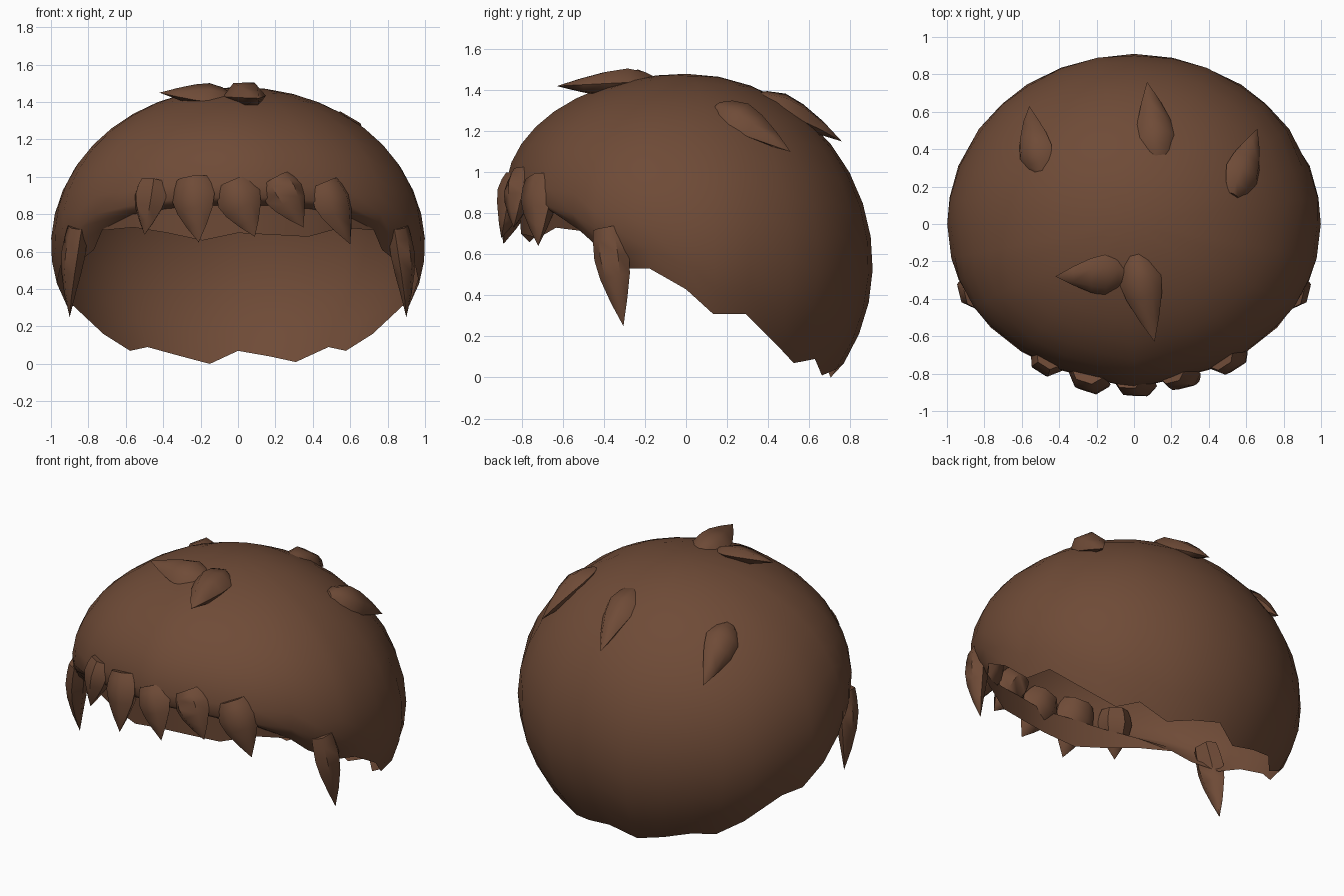
import bpy, bmesh, math
from mathutils import Vector

if "Cube" in bpy.data.objects:
    bpy.data.objects.remove(bpy.data.objects["Cube"])

brown = bpy.data.materials.new("dark_brown")
brown.diffuse_color = (0.158, 0.070, 0.038, 1)
brown.use_nodes = True
brown.node_tree.nodes["Principled BSDF"].inputs["Base Color"].default_value = brown.diffuse_color


def finish(name, bm, angle):
    bmesh.ops.recalc_face_normals(bm, faces=bm.faces)
    mesh = bpy.data.meshes.new(name)
    bm.to_mesh(mesh)
    bm.free()
    mesh.materials.append(brown)
    ob = bpy.data.objects.new(name, mesh)
    bpy.context.collection.objects.link(ob)
    bpy.ops.object.select_all(action='DESELECT')
    ob.select_set(True)
    bpy.context.view_layer.objects.active = ob
    bpy.ops.object.shade_smooth_by_angle(angle=math.radians(angle))
    return ob


# Dome: shell with a tilted widest line and an uneven open rim; (degrees from front, rim height)
TOP = 1.48
side_rim = [(12, .845), (24, .83), (37, .80), (50, .72), (59, .61), (70, .53),
            (78, .53), (90, .43), (99, .31), (110, .31), (124, .16), (135, .07), (145, .09)]
rim = ([(0, .85)] + side_rim + [(157, .01), (168, .04), (180, .07), (191, 0), (203, .045)]
       + [(360 - d, z) for d, z in reversed(side_rim)])


def section(deg):
    """Widest height, height below it, and depth for one direction."""
    f = math.cos(math.radians(deg))
    widest = .63 + (.27 if f > 0 else .08) * f
    below = max(.13, .8 - .85 * f) if f > 0 else .8 - .1 * f
    depth = .91 if f < 0 else (.88 if f > .99 else .85 + .03 * (1 - f))
    return widest, below, depth


def dome_point(deg, theta):
    widest, below, depth = section(deg)
    phi = math.radians(deg)
    c, r = math.cos(theta), math.sin(theta)
    z = widest + c * (TOP - widest if c > 0 else below)
    return Vector((r * math.sin(phi), -depth * r * math.cos(phi), z))


def rim_theta(deg, z):
    widest, below, depth = section(deg)
    h = z - widest
    return math.acos(h / (TOP - widest if h > 0 else below))


ROWS = 12
bm = bmesh.new()
pole = bm.verts.new((0, 0, TOP))
columns = []
for deg, z in rim:
    end = rim_theta(deg, z)
    columns.append([bm.verts.new(dome_point(deg, end * i / ROWS)) for i in range(1, ROWS + 1)])
for a, b in zip(columns, columns[1:] + columns[:1]):
    bm.faces.new((pole, a[0], b[0]))
    for i in range(ROWS - 1):
        bm.faces.new((a[i], a[i + 1], b[i + 1], b[i]))
finish("dome", bm, 60)

# Inner lip: upright band hanging from the front rim; (degrees, lower height)
bm = bmesh.new()
strip = []
rim_height = dict(rim)
for deg, low in [(-50, .715), (-37, .73), (-24, .70), (-12, .66), (0, .70),
                 (12, .69), (24, .68), (37, .73), (50, .715)]:
    p = dome_point(deg, rim_theta(deg, rim_height[deg % 360]))
    strip.append((bm.verts.new(p), bm.verts.new((p.x * .99, p.y * .99, low))))
for (a, b), (c, d) in zip(strip, strip[1:]):
    bm.faces.new((a, b, d, c))
finish("inner_lip", bm, 60)


# Pointed lock: tapered, optionally bowed spike with a six-sided section
def lock(name, base, tip, width, thick, out, start=0.45, bow=0):
    base, tip, out = Vector(base), Vector(tip), Vector(out)
    axis = (tip - base).normalized()
    side = axis.cross(out).normalized()
    up = side.cross(axis).normalized()
    bm = bmesh.new()
    rings = []
    for t, s in [(0, start), (.12, (start + 1) / 2 + .1 * (1 - start)), (.3, 1), (.5, .84), (.75, .46)]:
        ring = []
        centre = base.lerp(tip, t) + up * (bow * 4 * t * (1 - t))
        for k in range(6):
            a = math.pi * k / 3
            ring.append(bm.verts.new(centre + side * (math.cos(a) * s * width / 2)
                                     + up * (math.sin(a) * s * thick / 2 / .87)))
        rings.append(ring)
    for a, b in zip(rings, rings[1:]):
        for k in range(6):
            bm.faces.new((a[k], a[(k + 1) % 6], b[(k + 1) % 6], b[k]))
    end = bm.verts.new(tip)
    for k in range(6):
        bm.faces.new((rings[-1][k], rings[-1][(k + 1) % 6], end))
    bm.faces.new(rings[0])
    finish(name, bm, 50)


# Fringe along the front rim
fringe = [((-.455, -.715, .98), (-.50, -.77, .69), .20),
          ((-.25, -.795, .99), (-.21, -.89, .65), .24),
          ((-.03, -.825, .97), (.09, -.90, .68), .24),
          ((.20, -.795, .99), (.35, -.84, .73), .22),
          ((.46, -.715, .97), (.60, -.72, .64), .23)]
for i, (base, tip, width) in enumerate(fringe):
    lock(f"fringe_lock_{i + 1}", base, tip, width, .14, (base[0], base[1], 0), .75)

# Long side locks
for s, name in ((1, "right"), (-1, "left")):
    lock(f"{name}_side_lock", (s * .855, -.38, .73), (s * .90, -.305, .25), .18, .11,
         (s, -.25, 0), .85, .015)

# Tufts lying on the crown and back
tufts = [("crown_tuft_left", (-.04, -.27, 1.43), (-.42, -.28, 1.45), .23, .10, 0),
         ("crown_tuft_front", (0, -.15, 1.44), (.11, -.63, 1.42), .23, .14, 0),
         ("back_tuft", (.14, .32, 1.365), (.07, .76, 1.15), .22, .13, .02),
         ("right_tuft", (.53, .15, 1.32), (.66, .51, 1.10), .22, .13, .012),
         ("left_tuft", (-.49, .26, 1.285), (-.56, .63, 1.05), .21, .13, .03)]
for name, base, tip, width, thick, bow in tufts:
    lock(name, base, tip, width, thick, (base[0], base[1], base[2] - .6), .3, bow)
